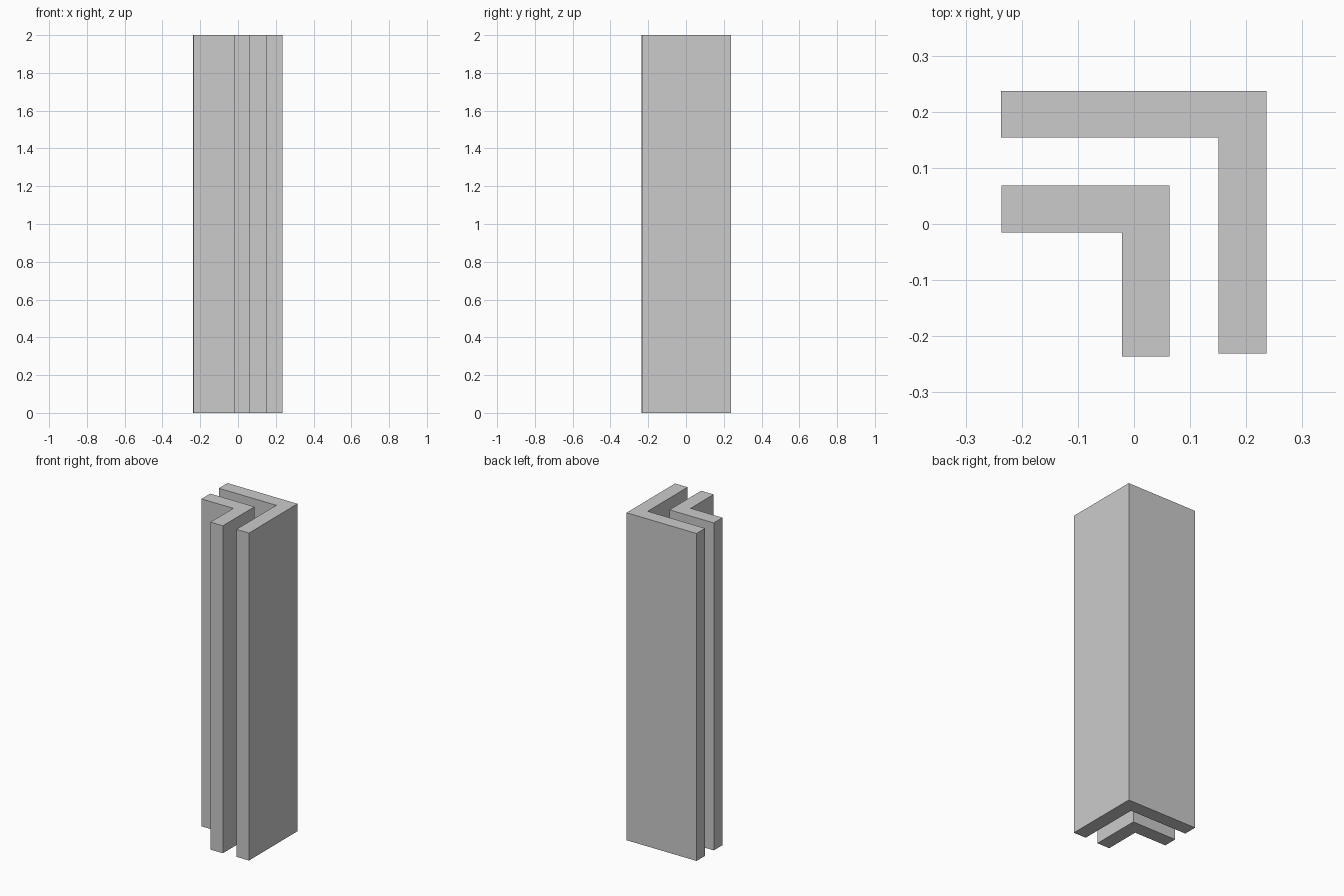
import bpy, bmesh

if "Cube" in bpy.data.objects:
    bpy.data.objects.remove(bpy.data.objects["Cube"])

HEIGHT = 2.0


def angle_bar(name, left, right, front, back, inner_x, inner_y):
    """Upright L-section bar with its outer corner at (right, back)."""
    profile = [(left, inner_y), (inner_x, inner_y), (inner_x, front),
               (right, front), (right, back), (left, back)]
    bm = bmesh.new()
    base = bm.faces.new([bm.verts.new((x, y, 0)) for x, y in profile])
    top = bmesh.ops.extrude_face_region(bm, geom=[base], use_keep_orig=True)
    verts = [v for v in top["geom"] if isinstance(v, bmesh.types.BMVert)]
    bmesh.ops.translate(bm, verts=verts, vec=(0, 0, HEIGHT))
    bmesh.ops.recalc_face_normals(bm, faces=bm.faces[:])
    mesh = bpy.data.meshes.new(name)
    bm.to_mesh(mesh)
    bm.free()
    obj = bpy.data.objects.new(name, mesh)
    bpy.context.collection.objects.link(obj)
    return obj


# Large outer angle
angle_bar("outer_angle_bar", -0.237, 0.236, -0.231, 0.237, 0.151, 0.154)

# Smaller angle nested inside it
angle_bar("inner_angle_bar", -0.236, 0.063, -0.236, 0.069, -0.021, -0.015)
